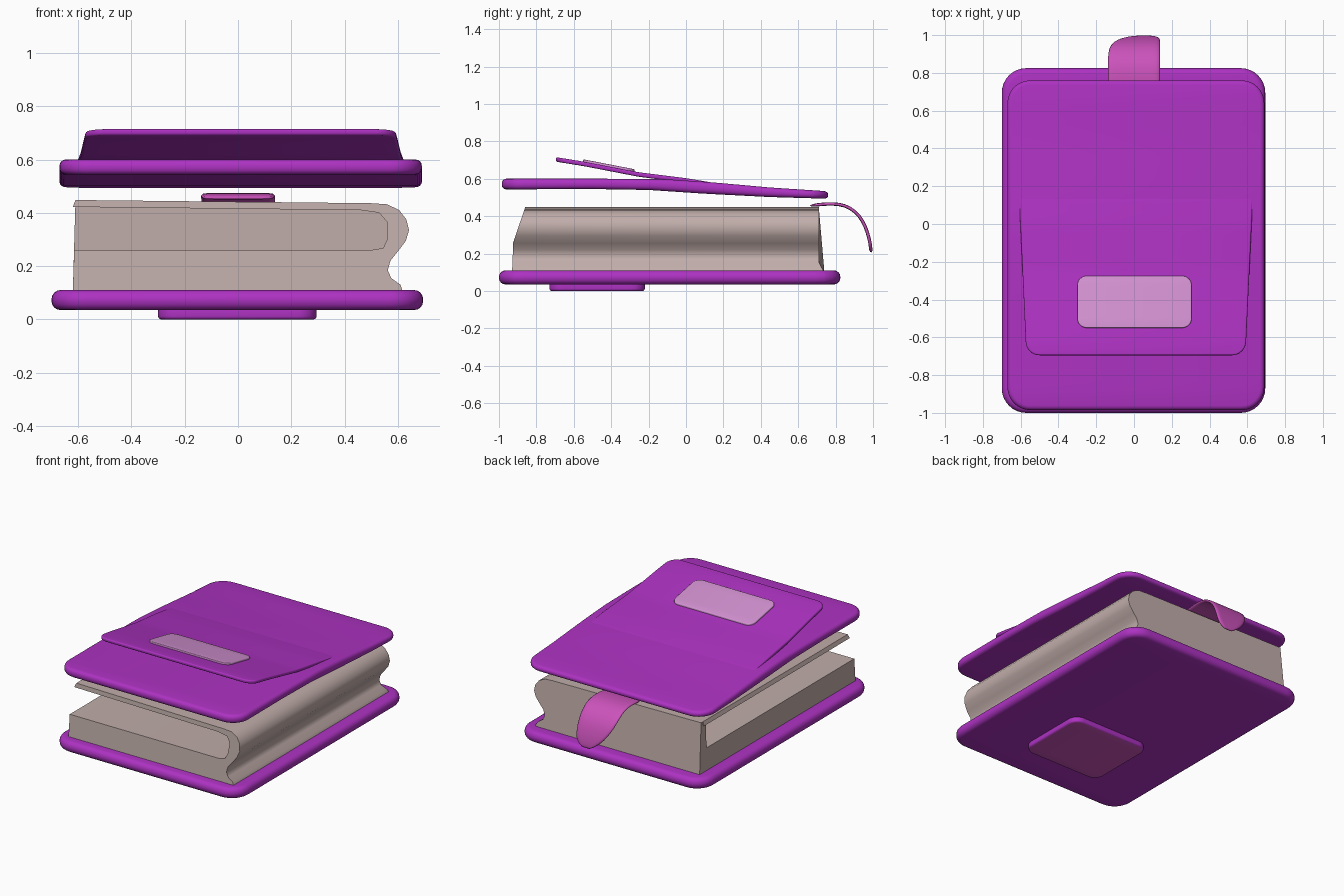
import bpy, bmesh, math
from mathutils import Vector

cube = bpy.data.objects.get("Cube")
if cube:
    bpy.data.objects.remove(cube)


def material(name, rgb):
    m = bpy.data.materials.new(name)
    m.use_nodes = True
    m.diffuse_color = (*rgb, 1)
    m.node_tree.nodes["Principled BSDF"].inputs["Base Color"].default_value = (*rgb, 1)
    return m


purple = material("purple", (0.42, 0.032, 0.54))
magenta = material("magenta", (0.60, 0.085, 0.50))
pale_pink = material("pale pink", (0.66, 0.29, 0.65))
paper = material("paper", (0.53, 0.42, 0.40))


def finish(name, bm, mats, angle=35):
    bmesh.ops.recalc_face_normals(bm, faces=bm.faces)
    mesh = bpy.data.meshes.new(name)
    bm.to_mesh(mesh)
    bm.free()
    for m in mats:
        mesh.materials.append(m)
    ob = bpy.data.objects.new(name, mesh)
    bpy.context.collection.objects.link(ob)
    bpy.ops.object.select_all(action='DESELECT')
    ob.select_set(True)
    bpy.context.view_layer.objects.active = ob
    bpy.ops.object.shade_smooth_by_angle(angle=math.radians(angle))
    return ob


def along(points):
    """Piecewise linear height as a function of y."""
    def f(y):
        for (a, za), (b, zb) in zip(points, points[1:]):
            if y <= b:
                return za + (zb - za) * max(0, (y - a) / (b - a))
        return points[-1][1]
    return f


def slab(name, xs, ys, low, high, radius, edge, mats, underside=0, widen=0):
    """Rounded plate whose lower and upper faces follow height functions."""
    (x0, x1), (y0, y1) = xs, ys
    bm = bmesh.new()
    outline = []
    corners = ((x1, y1, -1, -1), (x0, y1, 1, -1), (x0, y0, 1, 1), (x1, y0, -1, 1))
    for i, (cx, cy, sx, sy) in enumerate(corners):
        for k in range(9):
            a = math.radians(90 * i + 90 * k / 8)
            outline.append(bm.verts.new((cx + radius * (sx + math.cos(a)),
                                         cy + radius * (sy + math.sin(a)), 0)))
    base = bm.faces.new(outline)
    t = high(y0) - low(y0)
    ext = bmesh.ops.extrude_face_region(bm, geom=[base])["geom"]
    bmesh.ops.translate(bm, vec=(0, 0, t),
                        verts=[v for v in ext if isinstance(v, bmesh.types.BMVert)])
    if base not in bm.faces[:]:
        bm.faces.new(outline)
    rims = [e for e in bm.edges if abs(e.verts[0].co.z - e.verts[1].co.z) < t / 2]
    bmesh.ops.bevel(bm, geom=rims, offset=edge, segments=4, profile=0.5, affect='EDGES')
    # Crosswise cuts let the plate bend
    cuts = 22
    for i in range(1, cuts):
        bmesh.ops.bisect_plane(bm, geom=bm.verts[:] + bm.edges[:] + bm.faces[:],
                               plane_co=(0, y0 + (y1 - y0) * i / cuts, 0), plane_no=(0, 1, 0))
    bm.normal_update()
    for f in bm.faces:
        if f.calc_center_median().z < 0.001:
            f.material_index = underside
    for v in bm.verts:
        y = v.co.y
        v.co.z = low(y) + v.co.z / t * (high(y) - low(y))
        v.co.x *= 1 + widen * (y - y0)
    return finish(name, bm, mats)


def level(z):
    return lambda y: z


# Covers
slab("bottom_cover", (-0.70, 0.695), (-1.0, 0.825), level(0.035), level(0.11),
     0.13, 0.034, [purple])
slab("bottom_label", (-0.30, 0.295), (-0.73, -0.22), level(0.0), level(0.045),
     0.07, 0.012, [purple, magenta], underside=1)
slab("top_cover", (-0.67, 0.69), (-0.985, 0.76),
     along([(-0.99, 0.543), (-0.5, 0.545), (-0.2, 0.54), (0.1, 0.52), (0.45, 0.502), (0.76, 0.493)]),
     along([(-0.99, 0.6), (-0.4, 0.6), (-0.1, 0.597), (0.15, 0.58), (0.45, 0.553), (0.76, 0.533)]),
     0.12, 0.024, [purple])

# Raised flap on the top cover, carrying a label
flap_top = along([(-0.7, 0.716), (-0.55, 0.692), (-0.25, 0.634), (0.0, 0.603), (0.2, 0.57)])
slab("cover_flap", (-0.57, 0.59), (-0.695, 0.18), lambda y: flap_top(y) - 0.024, flap_top,
     0.07, 0.009, [purple], widen=0.08)
slab("top_label", (-0.30, 0.305), (-0.55, -0.275), lambda y: flap_top(y) - 0.01,
     lambda y: flap_top(y) + 0.012, 0.05, 0.006, [pale_pink])


def front_slope(z):
    return -0.93 + 0.04 * (z - 0.1) + max(0, z - 0.26) * 0.3


def pages(name, profile, front, back):
    bm = bmesh.new()
    a = [bm.verts.new((x, front(z), z)) for x, z in profile]
    b = [bm.verts.new((x, back(z), z)) for x, z in profile]
    bm.faces.new(a)
    bm.faces.new(b)
    n = len(a)
    for i in range(n):
        j = (i + 1) % n
        bm.faces.new((a[i], a[j], b[j], b[i]))
    return finish(name, bm, [paper], 40)


# Page block: lower stack, curled spine and a lifted top sheet
outer = [(-0.62, 0.10), (0.62, 0.10), (0.61, 0.13), (0.575, 0.155), (0.562, 0.185),
         (0.572, 0.22), (0.60, 0.255), (0.63, 0.295), (0.642, 0.335), (0.632, 0.375),
         (0.605, 0.41), (0.56, 0.432), (0.50, 0.436), (-0.61, 0.448)]
inner = [(-0.62, 0.422), (0.46, 0.41), (0.53, 0.40), (0.56, 0.365), (0.56, 0.30),
         (0.545, 0.268), (0.50, 0.26), (-0.615, 0.26)]
pages("page_block", outer + inner, front_slope, level(0.69))
pages("page_back_wall", outer, level(0.66), lambda z: 0.71 + max(0, 0.15 - z) * 0.6)

# Bookmark ribbon draping over the back, tapering to a soft point
path = [(0.66, 0.455), (0.74, 0.466), (0.82, 0.466), (0.88, 0.445), (0.93, 0.40),
        (0.96, 0.345), (0.98, 0.28), (0.987, 0.235), (0.99, 0.205)]
left = [0.14, 0.14, 0.14, 0.14, 0.14, 0.14, 0.14, 0.125, 0.08]
right = [-0.14, -0.14, -0.14, -0.14, -0.135, -0.115, -0.07, -0.02, 0.03]
bm = bmesh.new()
rows = [[bm.verts.new((r + (l - r) * k / 6, y, z)) for k in range(7)]
        for (y, z), l, r in zip(path, left, right)]
for p, q in zip(rows, rows[1:]):
    for k in range(6):
        bm.faces.new((p[k], p[k + 1], q[k + 1], q[k]))
ribbon = finish("bookmark_ribbon", bm, [magenta], 60)
solid = ribbon.modifiers.new("Thickness", 'SOLIDIFY')
solid.thickness = 0.018
solid.offset = 0
sub = ribbon.modifiers.new("Smooth", 'SUBSURF')
sub.levels = sub.render_levels = 1
